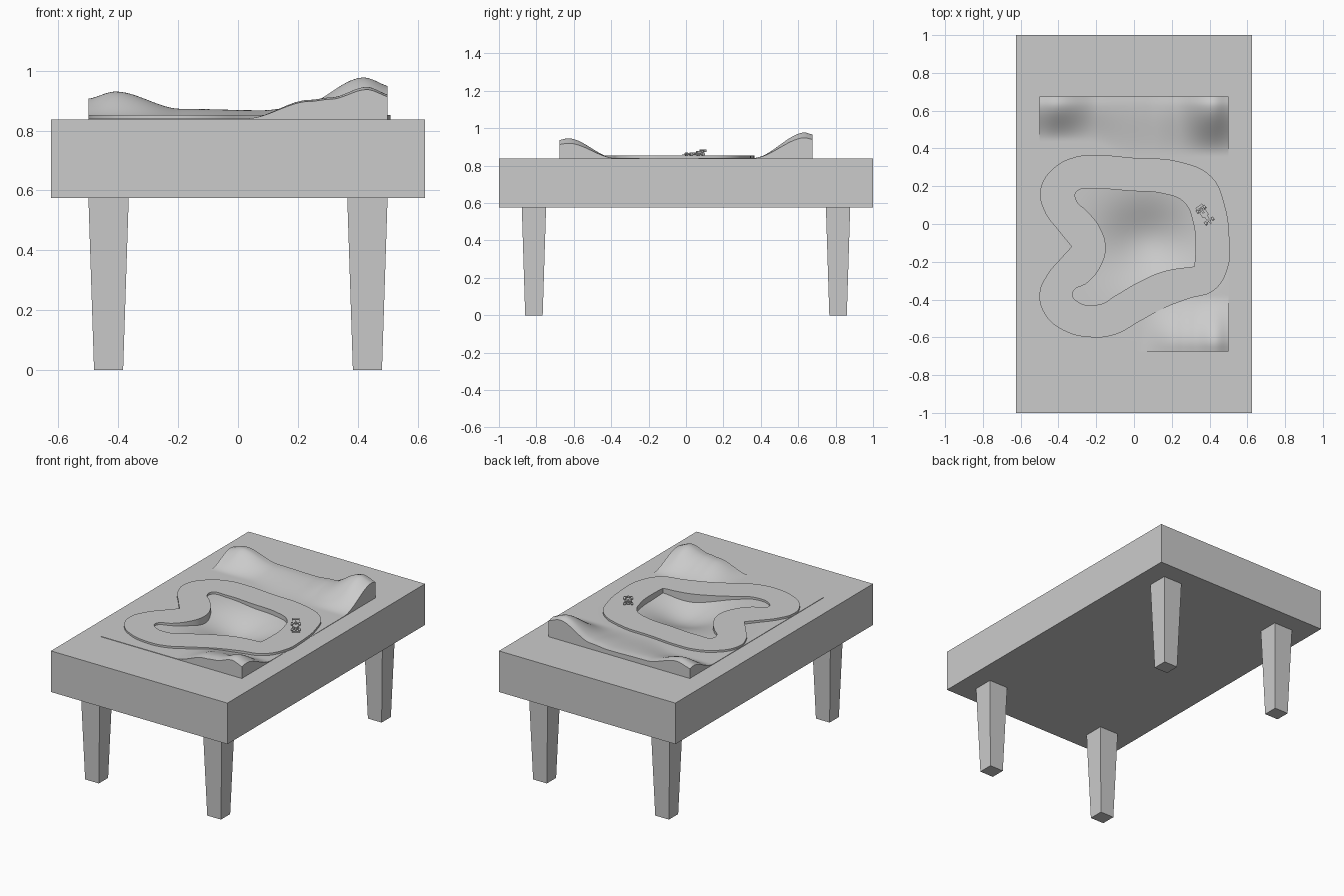
import bpy, bmesh, math
from mathutils import Matrix, Vector

if "Cube" in bpy.data.objects:
    bpy.data.objects.remove(bpy.data.objects["Cube"], do_unlink=True)

grey = bpy.data.materials.new("plain_grey")
grey.use_nodes = True
COLOUR = (0.6, 0.6, 0.6, 1)
grey.diffuse_color = COLOUR
grey.node_tree.nodes["Principled BSDF"].inputs["Base Color"].default_value = COLOUR
TOP = 0.838


def add_object(name, bm):
    mesh = bpy.data.meshes.new(name)
    bmesh.ops.recalc_face_normals(bm, faces=bm.faces)
    bm.to_mesh(mesh)
    bm.free()
    ob = bpy.data.objects.new(name, mesh)
    bpy.context.collection.objects.link(ob)
    mesh.materials.append(grey)
    return ob


def box(name, size, centre, taper=1.0, matrix=Matrix()):
    bm = bmesh.new()
    bmesh.ops.create_cube(bm, size=1)
    for v in bm.verts:
        k = taper if v.co.z < 0 else 1
        v.co = Vector((v.co.x * size[0] * k, v.co.y * size[1] * k, v.co.z * size[2])) + Vector(centre)
    bm.transform(matrix)
    return add_object(name, bm)


def smooth(ob, degrees):
    bpy.ops.object.select_all(action='DESELECT')
    ob.select_set(True)
    bpy.context.view_layer.objects.active = ob
    bpy.ops.object.shade_smooth_by_angle(angle=math.radians(degrees))


# Table top with a pocket that makes room for the sunken ground
bm = bmesh.new()
bmesh.ops.create_cube(bm, size=1)
for v in bm.verts:
    v.co = (v.co.x * 1.25, v.co.y * 2, TOP if v.co.z > 0 else 0.575)
lid = max(bm.faces, key=lambda f: f.calc_center_median().z)
bmesh.ops.inset_region(bm, faces=[lid], thickness=0.1)
rim = list(lid.verts)
for v in rim:
    v.co.x = math.copysign(0.485, v.co.x)
    v.co.y = math.copysign(0.665, v.co.y)
floor = bmesh.ops.extrude_face_region(bm, geom=[lid])
bmesh.ops.delete(bm, geom=[lid], context='FACES_ONLY')
for v in floor["geom"]:
    if isinstance(v, bmesh.types.BMVert):
        v.co.z = 0.65
add_object("table_top", bm)

# Tapered legs
for sx, side in ((1, "left"), (-1, "right")):
    for sy, end in ((-1, "front"), (1, "back")):
        box(f"{end}_{side}_leg", (0.135, 0.13, 0.58), (sx * 0.4325, sy * 0.813, 0.29), 0.72)


# Landscape: ridges at both ends and a hollow in the middle
def ease(t):
    t = min(max(t, 0), 1)
    return t * t * (3 - 2 * t)


def profile(knots, x):
    for (x0, h0), (x1, h1) in zip(knots, knots[1:]):
        if x <= x1:
            return h0 + (h1 - h0) * ease((x - x0) / (x1 - x0))
    return knots[-1][1]


BACK = [(-0.51, 0.065), (-0.41, 0.09), (-0.19, 0.032), (0.08, 0.027), (0.2, 0.038), (0.42, 0.137), (0.52, 0.105)]
FRONT = [(-0.51, 0), (0.03, 0), (0.24, 0.062), (0.31, 0.07), (0.43, 0.105), (0.52, 0.075)]


def height(x, y):
    start = 0.36 + 0.08 * ease(-x * 4)
    h = profile(BACK, x) * ease((y - start) / (0.64 - start))
    h += profile(FRONT, x) * ease((-y - 0.38) / 0.25)
    h *= 1 - 0.1 * ease((abs(y) - 0.63) / 0.06)
    u, v = (x - 0.07) / 0.23, (y + 0.09) / 0.2
    return h - 0.09 * math.exp(-(u * u + v * v))


bm = bmesh.new()
bmesh.ops.create_grid(bm, x_segments=80, y_segments=108, size=0.5)
for v in bm.verts:
    v.co.y *= 1.35
    v.co.z = TOP + 0.003 + height(v.co.x, v.co.y)
edges = [e for e in bm.edges if e.is_boundary]
skirt = bmesh.ops.extrude_edge_only(bm, edges=edges)
for v in skirt["geom"]:
    if isinstance(v, bmesh.types.BMVert):
        v.co.z = TOP - 0.01
smooth(add_object("landscape", bm), 45)

# Race track: a filled ring between two smooth loops
OUTER = [(-.21, .365), (0, .35), (.24, .33), (.41, .25), (.48, .1), (.505, -.08), (.5, -.22), (.425, -.35),
         (.29, -.395), (.16, -.445), (.03, -.515), (-.1, -.585), (-.22, -.6), (-.37, -.565), (-.47, -.48),
         (-.5, -.37), (-.46, -.27), (-.385, -.18), (-.33, -.12), (-.395, -.04), (-.475, .07),
         (-.495, .185), (-.42, .3), (-.31, .355)]
INNER = [(-.21, .185), (-.305, .17), (-.305, .125), (-.25, .07), (-.18, -.02), (-.15, -.13), (-.18, -.23),
         (-.245, -.31), (-.325, -.365), (-.3, -.41), (-.18, -.425), (-.1, -.38), (.03, -.305), (.16, -.25),
         (.32, -.225), (.325, -.13), (.315, 0), (.265, .115), (.16, .16), (-.02, .175)]
curve = bpy.data.curves.new("race_track", 'CURVE')
curve.dimensions = '2D'
curve.fill_mode = 'BOTH'
curve.extrude = 0.045
curve.resolution_u = 6
for loop in (OUTER, INNER):
    spline = curve.splines.new('BEZIER')
    spline.bezier_points.add(len(loop) - 1)
    spline.use_cyclic_u = True
    for point, xy in zip(spline.bezier_points, loop):
        point.co = (*xy, 0)
        corner = xy in ((-.33, -.12), (.32, -.225))
        point.handle_left_type = point.handle_right_type = 'VECTOR' if corner else 'AUTO'
curve.materials.append(grey)
track = bpy.data.objects.new("race_track", curve)
track.location.z = 0.853 - curve.extrude
bpy.context.collection.objects.link(track)
bpy.ops.object.select_all(action='DESELECT')
track.select_set(True)
bpy.context.view_layer.objects.active = track
bpy.ops.object.convert(target='MESH')
smooth(bpy.context.object, 30)

# Small open-wheeled racing car, nose along its own +y
place = Matrix.Translation((0.378, 0.045, 0.853)) @ Matrix.Rotation(math.radians(-145), 4, 'Z')
for name, size, centre in (
        ("car_body", (0.018, 0.075, 0.011), (0, -0.012, 0.0105)),
        ("car_nose", (0.009, 0.04, 0.007), (0, 0.042, 0.0085)),
        ("car_engine_cover", (0.01, 0.03, 0.01), (0, -0.03, 0.02)),
        ("car_front_wing", (0.046, 0.01, 0.003), (0, 0.06, 0.005)),
        ("car_rear_wing", (0.04, 0.014, 0.004), (0, -0.055, 0.03)),
        ("car_rear_wing_post", (0.004, 0.008, 0.018), (0, -0.053, 0.02))):
    box(name, size, centre, matrix=place)
for s, side in ((-1, "left"), (1, "right")):
    box(f"car_{side}_pod", (0.011, 0.034, 0.01), (s * 0.0135, -0.012, 0.009), matrix=place)
    box(f"car_{side}_wing_plate", (0.002, 0.016, 0.014), (s * 0.02, -0.055, 0.027), matrix=place)
    for y, end in ((0.036, "front"), (-0.04, "rear")):
        bm = bmesh.new()
        bmesh.ops.create_cone(bm, cap_ends=True, segments=16, radius1=0.009, radius2=0.009, depth=0.012)
        bm.transform(place @ Matrix.Translation((s * 0.022, y, 0.009)) @ Matrix.Rotation(math.pi / 2, 4, 'Y'))
        smooth(add_object(f"car_{end}_{side}_wheel", bm), 40)
for y, end in ((0.036, "front"), (-0.04, "rear")):
    box(f"car_{end}_axle", (0.044, 0.003, 0.003), (0, y, 0.009), matrix=place)
